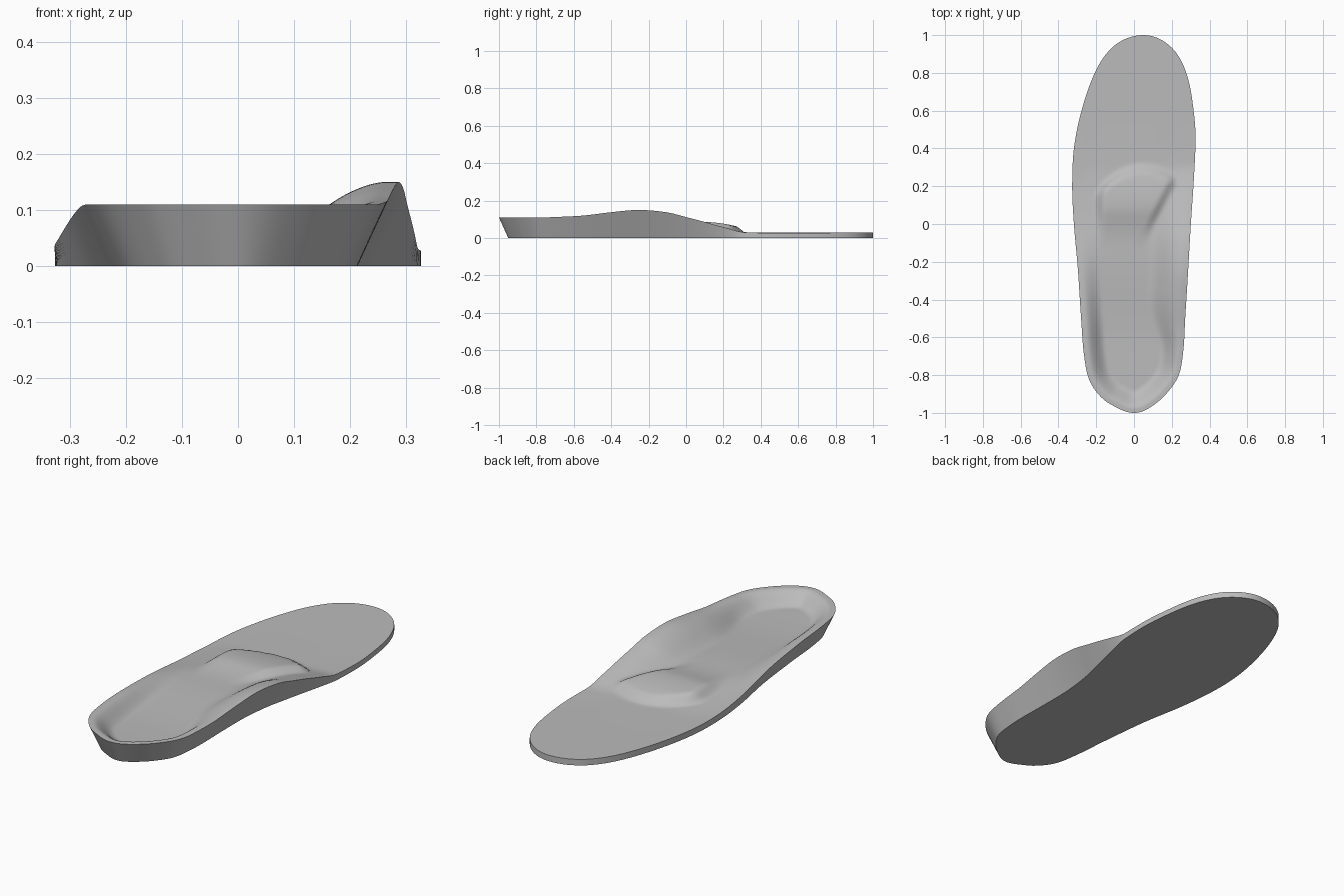
import bpy, bmesh, math
from mathutils import Vector, kdtree

if "Cube" in bpy.data.objects:
    bpy.data.objects.remove(bpy.data.objects["Cube"])

ROWS, COLS = 150, 56


def curve(points, t):
    """Smooth interpolation through (position, value) pairs."""
    if t <= points[0][0]:
        return points[0][1]
    for i in range(len(points) - 1):
        (a, va), (b, vb) = points[i], points[i + 1]
        if t <= b:
            def slope(j):
                lo, hi = points[max(j - 1, 0)], points[min(j + 1, len(points) - 1)]
                return (hi[1] - lo[1]) / (hi[0] - lo[0])
            h, u = b - a, (t - a) / (b - a)
            return (va * (1 + 2 * u) * (1 - u) ** 2 + vb * u * u * (3 - 2 * u)
                    + h * u * (1 - u) * (slope(i) * (1 - u) - slope(i + 1) * u))
    return points[-1][1]


def smooth(a, b, v):
    u = min(max((v - a) / (b - a), 0), 1)
    return u * u * (3 - 2 * u)


def mix(a, b, f):
    return a + (b - a) * f


def by_angle(points):
    return [(math.acos(-y), x) for y, x in points]


# Outline of the upper edge, heel to toe
outer_side = by_angle([(-1, 0), (-.975, -.085), (-.93, -.16), (-.83, -.235), (-.69, -.265),
                       (-.5, -.28), (-.24, -.297), (0, -.318), (.19, -.327), (.4, -.318),
                       (.61, -.275), (.82, -.198), (.93, -.12), (.98, -.045), (1, .05)])
arch_side = by_angle([(-1, 0), (-.965, .095), (-.9, .17), (-.8, .237), (-.66, .262),
                      (-.5, .271), (-.29, .284), (0, .301), (.24, .317), (.45, .326),
                      (.58, .318), (.77, .286), (.9, .228), (.98, .135), (1, .05)])

# Heights of both rims and of the footbed along the length
outer_rim = [(-.65, .11), (-.5, .106), (-.24, .086), (0, .052), (.2, .034), (.32, .03), (1, .03)]
arch_rim = [(-.75, .11), (-.55, .12), (-.4, .138), (-.25, .15), (-.1, .137), (0, .112),
            (.1, .086), (.2, .058), (.32, .03), (1, .03)]
footbed = [(-.9, .052), (-.6, .05), (-.25, .065), (-.1, .064), (.05, .05), (.2, .037),
           (.32, .03), (1, .03)]
pad_top = [(-.2, .065), (0, .08), (.1, .086), (.2, .077), (.28, .06), (.34, .045)]


def edge(side, angle):
    return Vector((curve(side, angle), -math.cos(angle)))


rim_tree = kdtree.KDTree(3002)
for n in range(1501):
    for side in (outer_side, arch_side):
        rim_tree.insert(edge(side, math.pi * n / 1500).to_3d(), n)
rim_tree.balance()


def top_height(x, y):
    across = smooth(-.2, .2, x)
    rim = mix(curve(outer_rim, y), curve(arch_rim, y), across)
    # Cupped bed: steep at the heel, gentle under the arch
    arch = across * smooth(-.7, -.35, y)
    distance = rim_tree.find((x, y, 0))[2]
    z = mix(rim, curve(footbed, y), smooth(.02, mix(.12, .24, arch), distance))
    # Raised pad behind the ball of the foot
    front = .32 - .14 * ((x - .05) / .25) ** 2
    side_limit = .1 + .5 * (y - .02)
    mask = (smooth(0, .05, front - y) * smooth(-.215, -.15, x)
            * (1 - smooth(side_limit - .03, side_limit + .04, x)) * smooth(-.2, .08, y))
    return mix(z, max(z, curve(pad_top, y)), mask)


bm = bmesh.new()

# Contoured upper surface
rows = []
for r in range(ROWS + 1):
    angle = math.pi * r / ROWS
    a, b = edge(outer_side, angle), edge(arch_side, angle)
    if r in (0, ROWS):
        rows.append([bm.verts.new((a.x, a.y, top_height(a.x, a.y)))] * (COLS + 1))
        continue
    row = []
    for c in range(COLS + 1):
        f = c / COLS
        f = mix(f, .5 - .5 * math.cos(math.pi * f), .5)
        x = mix(a.x, b.x, f)
        row.append(bm.verts.new((x, a.y, top_height(x, a.y))))
    rows.append(row)


def face(*corners):
    unique = list(dict.fromkeys(corners))
    if len(unique) > 2:
        bm.faces.new(unique)


for low, high in zip(rows, rows[1:]):
    for c in range(COLS):
        face(low[c], low[c + 1], high[c + 1], high[c])

# Tapered wall down to the flat sole
loop = [row[-1] for row in rows] + [row[0] for row in rows[-2:0:-1]]
sole = []
for i, v in enumerate(loop):
    along = loop[(i + 1) % len(loop)].co - loop[i - 1].co
    inward = Vector((-along.y, along.x, 0)).normalized()
    p = v.co + inward * max(v.co.z - .03, 0) * .62
    sole.append(bm.verts.new((p.x, p.y, 0)))
count = len(loop)
for i in range(count):
    j = (i + 1) % count
    face(loop[i], sole[i], sole[j], loop[j])

# Flat underside
for i in range(ROWS):
    face(sole[i], sole[-i % count], sole[-(i + 1) % count], sole[i + 1])

bmesh.ops.recalc_face_normals(bm, faces=bm.faces)
mesh = bpy.data.meshes.new("insole")
bm.to_mesh(mesh)
bm.free()

grey = bpy.data.materials.new("plain grey")
grey.use_nodes = True
colour = (.5, .5, .5, 1)
grey.diffuse_color = colour
grey.node_tree.nodes["Principled BSDF"].inputs["Base Color"].default_value = colour
mesh.materials.append(grey)

insole = bpy.data.objects.new("insole", mesh)
bpy.context.collection.objects.link(insole)
bpy.context.view_layer.objects.active = insole
insole.select_set(True)
bpy.ops.object.shade_smooth_by_angle(angle=math.radians(35))
